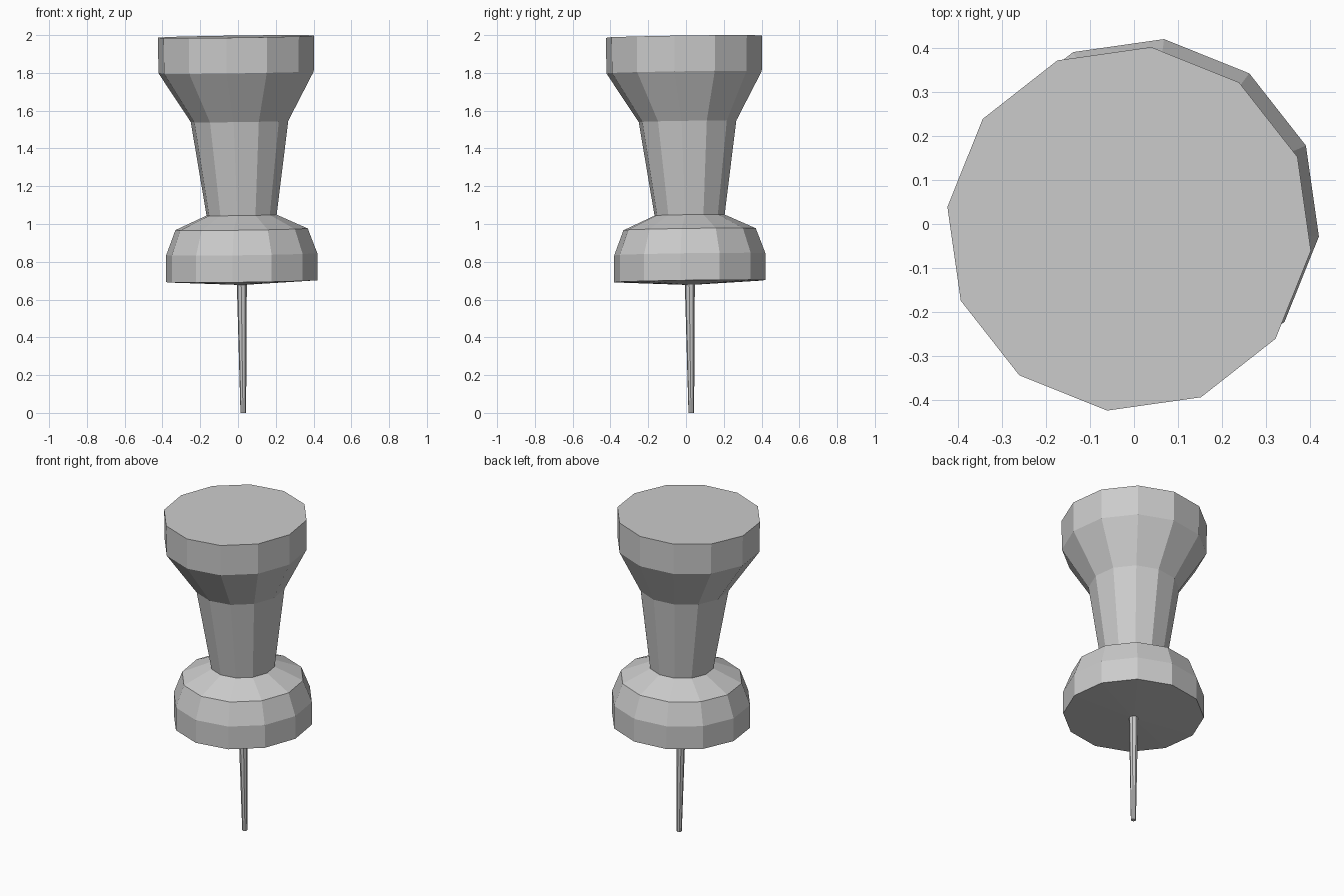
import bpy, bmesh, math

cube = bpy.data.objects.get("Cube")
if cube:
    bpy.data.objects.remove(cube, do_unlink=True)

LEAN = 0.014  # slope of every ring, the pin leans slightly towards -x and -y
TURN = math.radians(-6.9)

grey = bpy.data.materials.new("light grey")
grey.use_nodes = True
colour = (0.6, 0.6, 0.6, 1)
grey.diffuse_color = colour
grey.node_tree.nodes["Principled BSDF"].inputs["Base Color"].default_value = colour


def turned_part(name, rings, sides, tip_drop=0.0):
    """Loft leaning rings of (height, radius, centre), bottom to top, and cap the ends."""
    bm = bmesh.new()
    loops = []
    for z, r, c in rings:
        loop = []
        for i in range(sides):
            a = TURN + math.tau * i / sides
            x, y = r * math.cos(a), r * math.sin(a)
            loop.append(bm.verts.new((c + x, c + y, z + LEAN * (x + y))))
        loops.append(loop)
    for low, high in zip(loops, loops[1:]):
        for i in range(sides):
            j = (i + 1) % sides
            bm.faces.new((low[i], low[j], high[j], high[i]))
    bm.faces.new(loops[-1])
    base = bm.faces.new(loops[0][::-1])
    if tip_drop:
        centre = bmesh.ops.poke(bm, faces=[base])["verts"][0]
        centre.co.z -= tip_drop
    bmesh.ops.recalc_face_normals(bm, faces=bm.faces)
    mesh = bpy.data.meshes.new(name)
    bm.to_mesh(mesh)
    bm.free()
    mesh.materials.append(grey)
    obj = bpy.data.objects.new(name, mesh)
    bpy.context.collection.objects.link(obj)
    return obj


# Handle: collar, waist and flared head in one turned body
turned_part("handle", [
    (0.697, 0.403, 0.02),
    (0.84, 0.403, 0.02),
    (0.972, 0.353, 0.019),
    (1.047, 0.187, 0.019),
    (1.543, 0.26, 0.008),
    (1.803, 0.414, -0.01),
    (1.992, 0.416, -0.011),
], 12, tip_drop=0.02)

# Needle: thin tapered spike with a blunt tip
turned_part("needle", [(0.0, 0.015, 0.028), (0.70, 0.027, 0.02)], 8)
